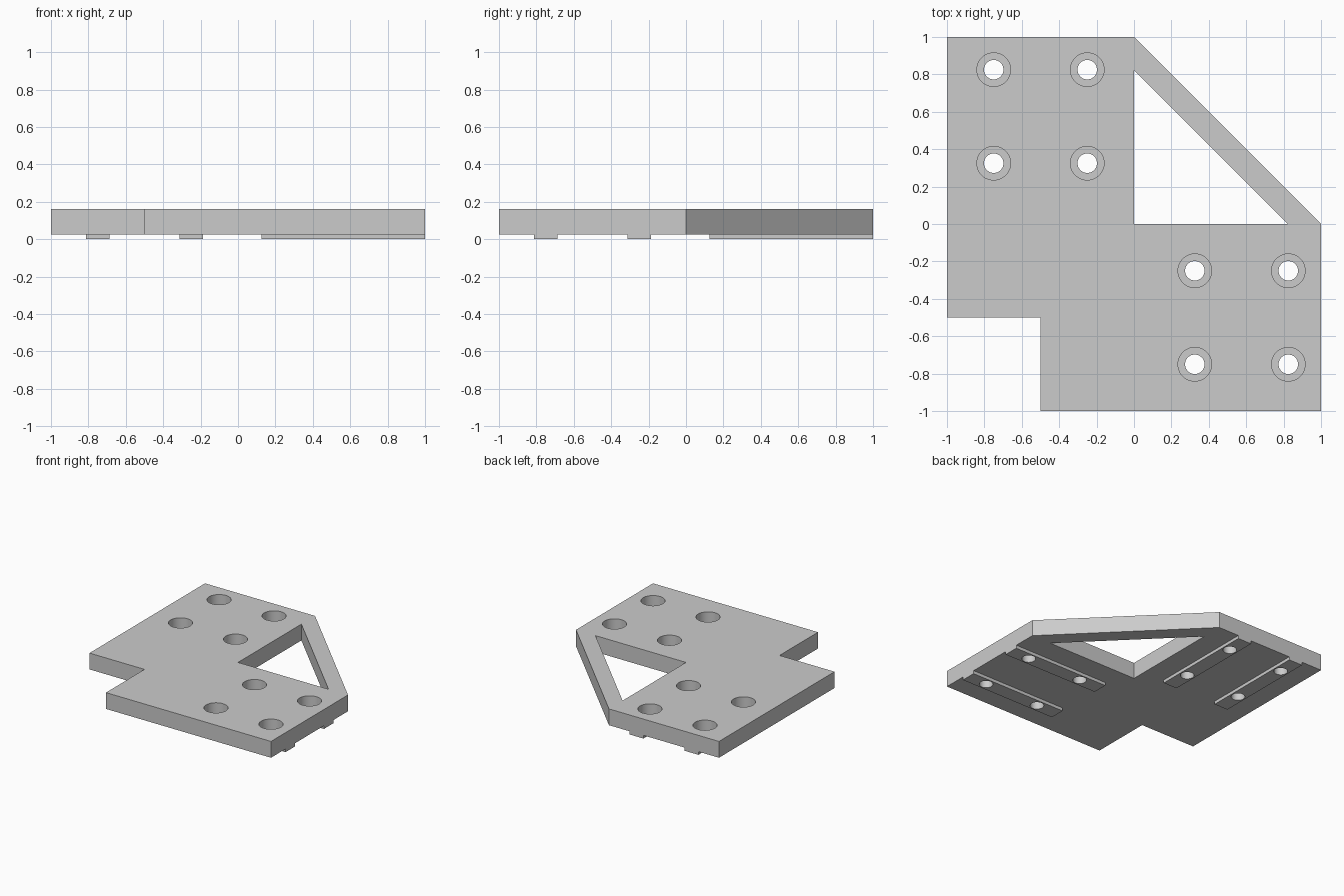
import bpy, bmesh
from math import radians

if "Cube" in bpy.data.objects:
    bpy.data.objects.remove(bpy.data.objects["Cube"], do_unlink=True)

TOP, UNDER, SEAT = 0.16, 0.026, 0.06
HOLE_R, BORE_R = 0.052, 0.09

grey = bpy.data.materials.new("plain grey")
grey.use_nodes = True
colour = (0.6, 0.6, 0.6, 1)
grey.diffuse_color = colour
grey.node_tree.nodes["Principled BSDF"].inputs["Base Color"].default_value = colour


def finish(name, bm):
    bmesh.ops.recalc_face_normals(bm, faces=bm.faces)
    mesh = bpy.data.meshes.new(name)
    bm.to_mesh(mesh)
    bm.free()
    mesh.materials.append(grey)
    obj = bpy.data.objects.new(name, mesh)
    bpy.context.collection.objects.link(obj)
    return obj


def prism(name, outline, z0, z1):
    bm = bmesh.new()
    face = bm.faces.new([bm.verts.new((x, y, z0)) for x, y in outline])
    out = bmesh.ops.extrude_face_region(bm, geom=[face])
    verts = [v for v in out["geom"] if isinstance(v, bmesh.types.BMVert)]
    bmesh.ops.translate(bm, verts=verts, vec=(0, 0, z1 - z0))
    return finish(name, bm)


def box(name, x0, x1, y0, y1, z0, z1):
    return prism(name, [(x0, y0), (x1, y0), (x1, y1), (x0, y1)], z0, z1)


def bore_cutter(x, y):
    # Stepped shaft: narrow below the seat, wide above it
    bm = bmesh.new()
    rings = []
    for r, z in ((HOLE_R, -0.1), (HOLE_R, SEAT), (BORE_R, SEAT), (BORE_R, TOP + 0.1)):
        ring = bmesh.ops.create_circle(bm, segments=48, radius=r)["verts"]
        bmesh.ops.translate(bm, verts=ring, vec=(x, y, z))
        rings.append(ring)
    for a, b in zip(rings, rings[1:]):
        for i in range(len(a)):
            j = (i + 1) % len(a)
            bm.faces.new((a[i], a[j], b[j], b[i]))
    bm.faces.new(rings[0])
    bm.faces.new(rings[-1])
    return finish("bore_cutter", bm)


def combine(target, tool, operation):
    mod = target.modifiers.new(operation.lower(), "BOOLEAN")
    mod.operation, mod.solver, mod.object = operation, "EXACT", tool
    bpy.context.view_layer.objects.active = target
    bpy.ops.object.modifier_apply(modifier=mod.name)
    bpy.data.objects.remove(tool, do_unlink=True)


# Notched plate with a chamfered corner
plate = prism("bracket_plate",
              [(-1, 1), (-1, -0.5), (-0.5, -0.5), (-0.5, -1), (1, -1), (1, 0), (0, 1)],
              UNDER, TOP)

# Triangular opening behind the diagonal brace
combine(plate, prism("window_cutter", [(0, 0), (0.823, 0), (0, 0.823)], -0.1, 0.3),
        "DIFFERENCE")

# Guide rails under both arms
for c in (-0.75, -0.25):
    w = 0.0625
    combine(plate, box("rail", c - w, c + w, 0.125, 1, 0, UNDER), "UNION")
    combine(plate, box("rail", 0.125, 1, c - w, c + w, 0, UNDER), "UNION")

# Counterbored bolt holes, four in each arm
for c in (-0.75, -0.25):
    for d in (0.325, 0.825):
        combine(plate, bore_cutter(c, d), "DIFFERENCE")
        combine(plate, bore_cutter(d, c), "DIFFERENCE")

# Smooth bores, crisp edges
bpy.ops.object.select_all(action="DESELECT")
plate.select_set(True)
bpy.context.view_layer.objects.active = plate
bpy.ops.object.shade_smooth_by_angle(angle=radians(30))
